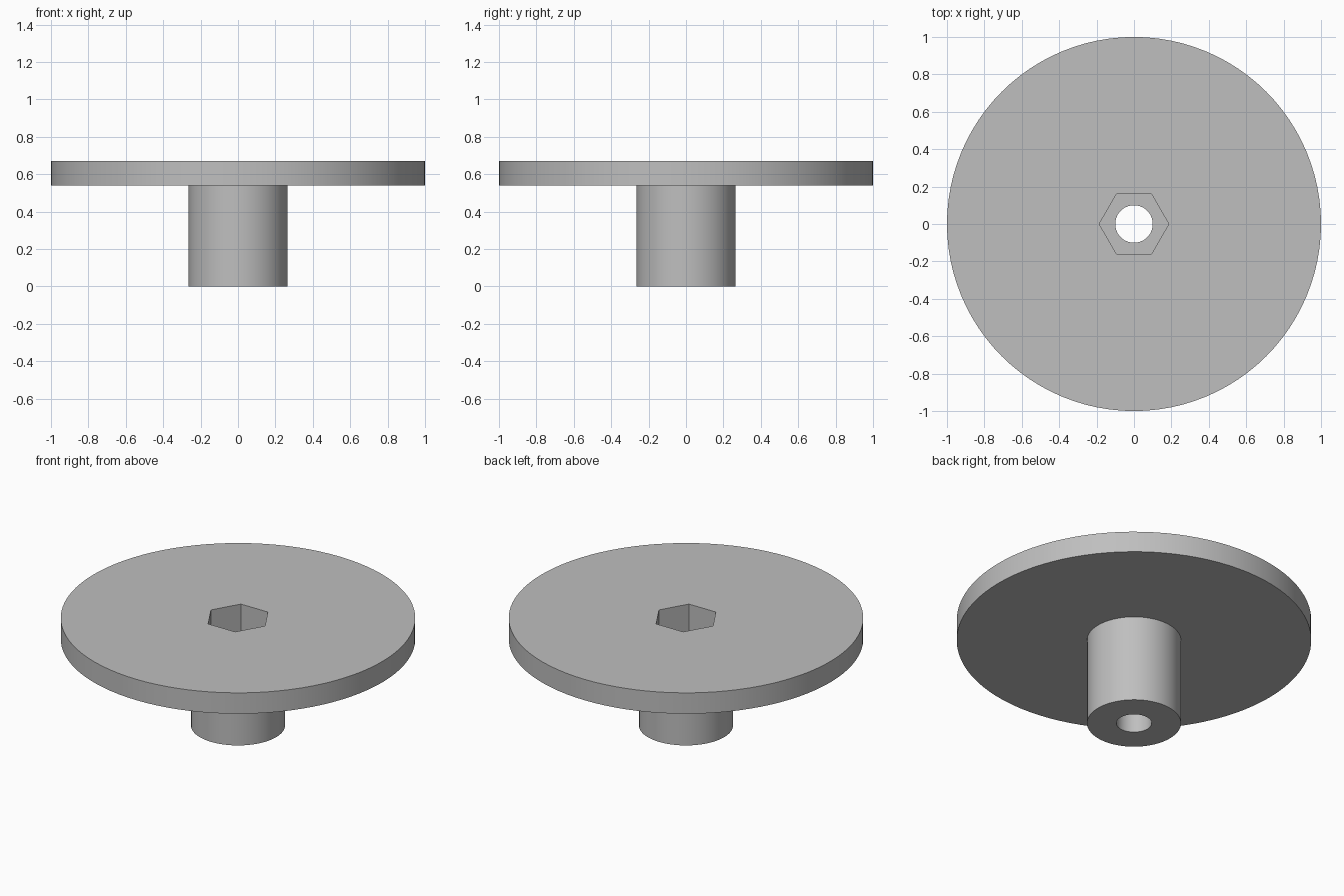
import bpy
import math

if "Cube" in bpy.data.objects:
    bpy.data.objects.remove(bpy.data.objects["Cube"])

SEGMENTS = 96
HEIGHT = 0.67
FLANGE_BOTTOM = 0.54
POCKET_FLOOR = 0.40

grey = bpy.data.materials.new("mid grey")
grey.diffuse_color = (0.52, 0.52, 0.52, 1)
grey.use_nodes = True
grey.node_tree.nodes["Principled BSDF"].inputs["Base Color"].default_value = grey.diffuse_color


def prism(name, radius, z0, z1, sides=SEGMENTS, turn=0.0):
    """Upright prism or cylinder between two heights."""
    bpy.ops.mesh.primitive_cylinder_add(
        vertices=sides, radius=radius, depth=z1 - z0,
        location=(0, 0, (z0 + z1) / 2), rotation=(0, 0, turn))
    obj = bpy.context.object
    obj.name = name
    obj.data.materials.append(grey)
    return obj


def combine(target, other, operation):
    mod = target.modifiers.new(operation.title(), 'BOOLEAN')
    mod.operation = operation
    mod.solver = 'EXACT'
    mod.object = other
    bpy.context.view_layer.objects.active = target
    bpy.ops.object.modifier_apply(modifier=mod.name)
    bpy.data.objects.remove(other, do_unlink=True)


# Wide flange joined to the hub below it
knob = prism("flanged_hub", 1.0, FLANGE_BOTTOM, HEIGHT)
combine(knob, prism("hub", 0.265, 0, FLANGE_BOTTOM + 0.05), 'UNION')

# Through bore, then the hexagonal pocket with corners on the x axis
combine(knob, prism("bore_cutter", 0.10, -0.1, HEIGHT + 0.1), 'DIFFERENCE')
combine(knob, prism("hex_cutter", 0.186, POCKET_FLOOR, HEIGHT + 0.1,
                    sides=6, turn=math.radians(30)), 'DIFFERENCE')

# Smooth round walls, sharp rims and hexagon corners
bpy.ops.object.select_all(action='DESELECT')
knob.select_set(True)
bpy.context.view_layer.objects.active = knob
bpy.ops.object.shade_smooth_by_angle(angle=math.radians(30))
